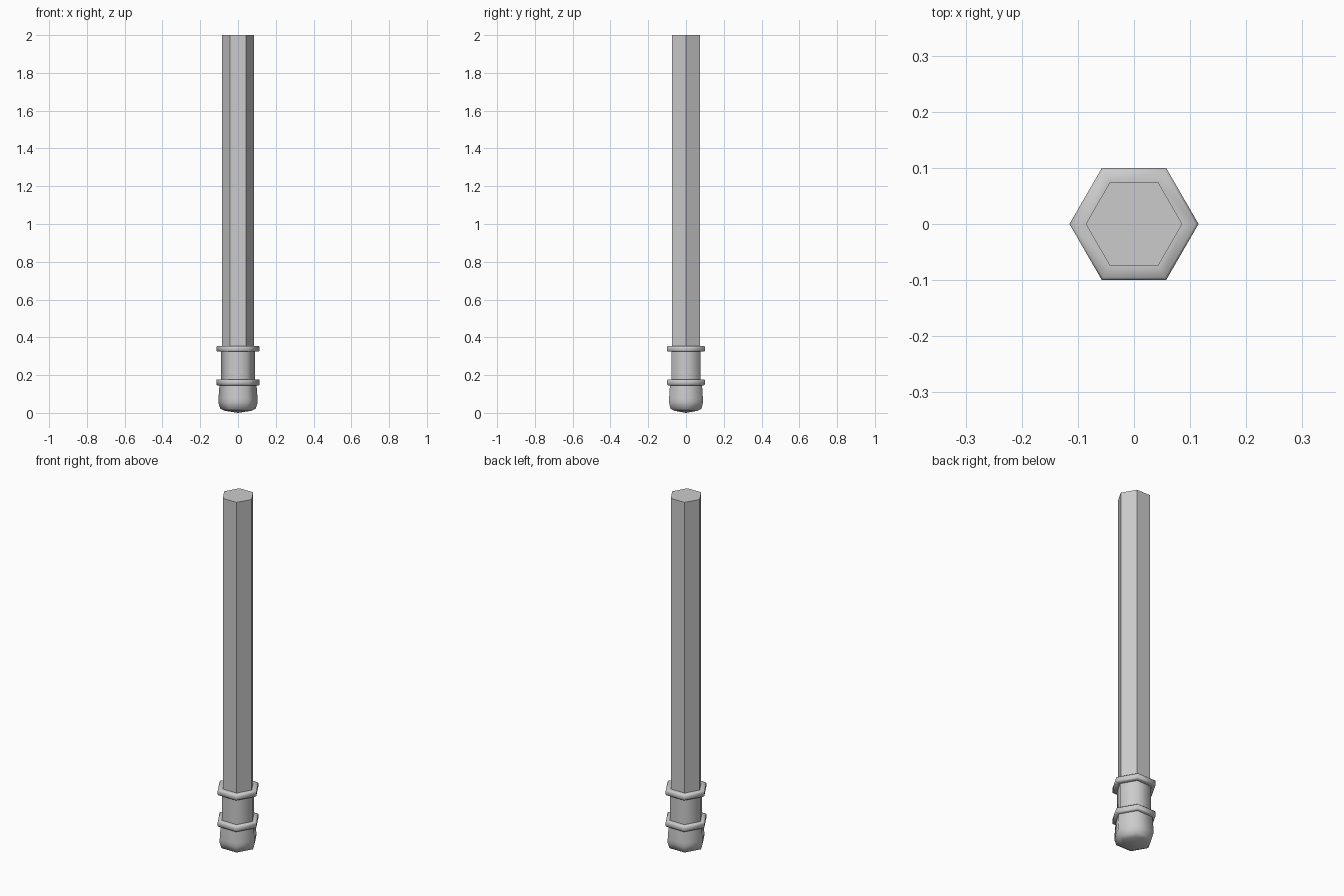
import bpy, bmesh, math

if "Cube" in bpy.data.objects:
    bpy.data.objects.remove(bpy.data.objects["Cube"])

def hex_part(name, profile, smooth_angle=None):
    """Loft six-sided rings through (corner radius, z) points; radius 0 makes a tip."""
    bm = bmesh.new()
    rings = []
    for r, z in profile:
        if r == 0:
            rings.append([bm.verts.new((0, 0, z))] * 6)
        else:
            rings.append([bm.verts.new((r * math.cos(i * math.pi / 3),
                                        r * math.sin(i * math.pi / 3), z)) for i in range(6)])
    for a, b in zip(rings, rings[1:]):
        for i in range(6):
            j = (i + 1) % 6
            bm.faces.new(list(dict.fromkeys((a[i], a[j], b[j], b[i]))))
    for ring in (rings[0], rings[-1]):
        if len(set(ring)) == 6:
            bm.faces.new(ring)
    bmesh.ops.recalc_face_normals(bm, faces=bm.faces)
    mesh = bpy.data.meshes.new(name)
    bm.to_mesh(mesh)
    bm.free()
    ob = bpy.data.objects.new(name, mesh)
    bpy.context.collection.objects.link(ob)
    if smooth_angle:
        bpy.ops.object.select_all(action='DESELECT')
        ob.select_set(True)
        bpy.context.view_layer.objects.active = ob
        bpy.ops.object.shade_smooth_by_angle(angle=math.radians(smooth_angle))
    return ob

# Flat-sided wooden shaft
hex_part("shaft", [(0.086, 0.33), (0.086, 2.0)])

# Metal ferrule with a raised band at each end
def band(z0, z1, r=0.115, c=0.005):
    return [(r - c, z0), (r, z0 + c), (r, z1 - c), (r - c, z1)]

hex_part("ferrule",
         [(0.09, 0.146)] + band(0.146, 0.178) + [(0.09, 0.178), (0.09, 0.324)]
         + band(0.324, 0.355) + [(0.086, 0.355)], 65)

# Rounded eraser, slightly bulged with a shallow tip
hex_part("eraser", [(0, 0), (0.07, 0.011), (0.094, 0.022), (0.104, 0.055),
                    (0.1035, 0.075), (0.098, 0.15)], 75)
